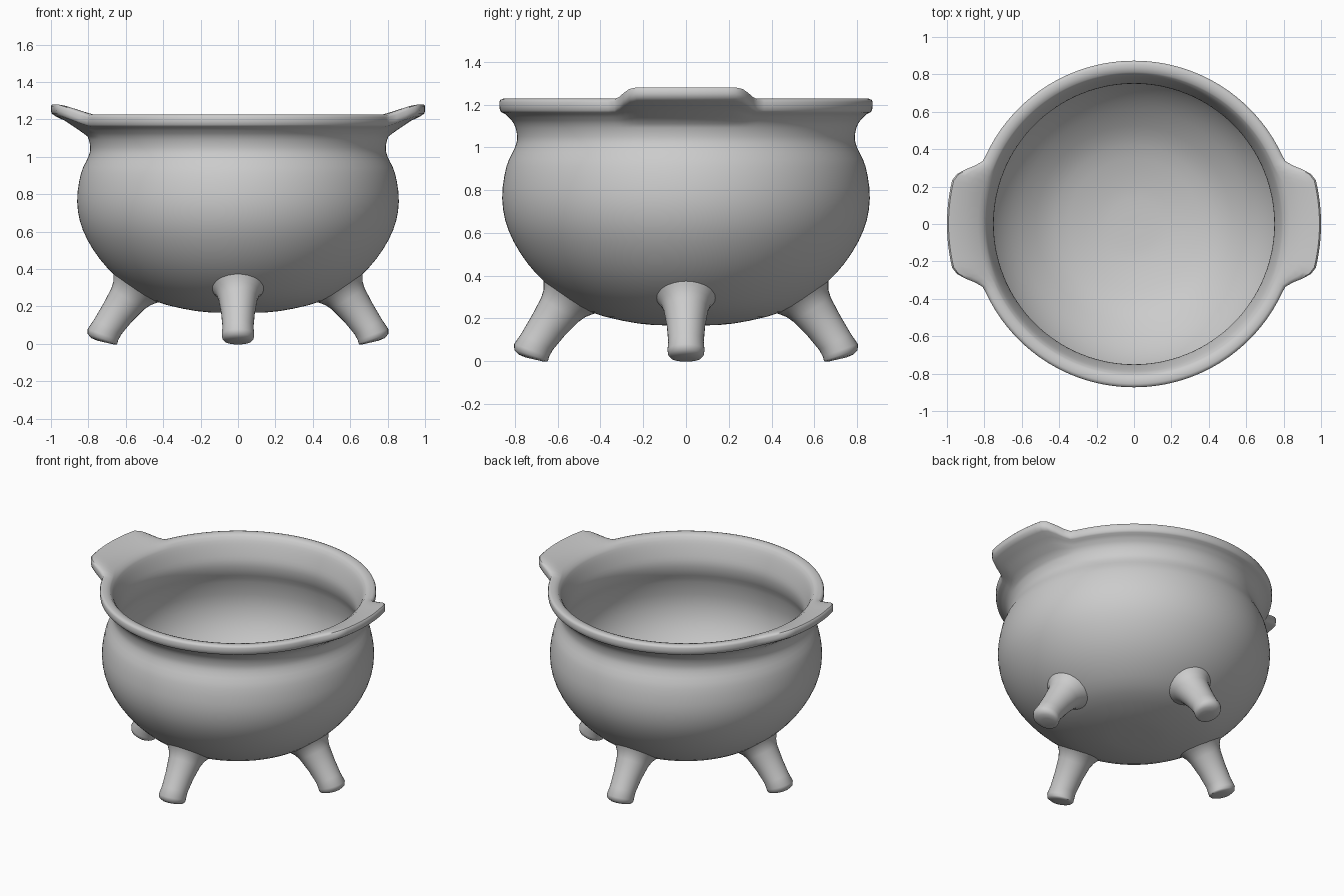
import bpy
import bmesh
import math
from mathutils import Vector

cube = bpy.data.objects.get("Cube")
if cube:
    bpy.data.objects.remove(cube, do_unlink=True)

SEGMENTS = 160

iron = bpy.data.materials.new("plain_grey")
iron.use_nodes = True
GREY = (0.6, 0.6, 0.6, 1)
iron.diffuse_color = GREY
iron.node_tree.nodes["Principled BSDF"].inputs["Base Color"].default_value = GREY


def smooth_path(points, steps=3):
    """Catmull-Rom curve through the given profile points."""
    pts = [Vector(p) for p in points]
    pts = [2 * pts[0] - pts[1]] + pts + [2 * pts[-1] - pts[-2]]
    path = []
    for a, b, c, d in zip(pts, pts[1:], pts[2:], pts[3:]):
        for i in range(steps):
            t = i / steps
            path.append(0.5 * (2 * b + (c - a) * t + (2 * a - 5 * b + 4 * c - d) * t ** 2
                               + (3 * b - a - 3 * c + d) * t ** 3))
    return path + [pts[-2]]


def loft(name, rings, angle):
    """Skin a list of vertex rings, closing both ends with a cap."""
    bm = bmesh.new()
    loops = [[bm.verts.new(p) for p in ring] for ring in rings]
    n = len(loops[0])
    for low, high in zip(loops, loops[1:]):
        for i in range(n):
            j = (i + 1) % n
            bm.faces.new((low[i], low[j], high[j], high[i]))
    bm.faces.new(loops[0][::-1])
    bm.faces.new(loops[-1])
    bmesh.ops.recalc_face_normals(bm, faces=bm.faces)
    mesh = bpy.data.meshes.new(name)
    bm.to_mesh(mesh)
    bm.free()
    mesh.materials.append(iron)
    obj = bpy.data.objects.new(name, mesh)
    bpy.context.collection.objects.link(obj)
    bpy.ops.object.select_all(action='DESELECT')
    obj.select_set(True)
    bpy.context.view_layer.objects.active = obj
    bpy.ops.object.shade_smooth_by_angle(angle=math.radians(angle))
    return obj


def smoothstep(t):
    t = min(max(t, 0), 1)
    return t * t * (3 - 2 * t)


def pot_ring(r, z):
    """Circle of the pot; the rim is drawn out and up into two side handles."""
    ring = []
    reach = min(max((r - 0.80) / 0.07, 0), 1) if z > 1.12 else 0
    for i in range(SEGMENTS):
        a = 2 * math.pi * i / SEGMENTS
        off_axis = math.degrees(math.asin(min(1, abs(math.sin(a)))))
        pull = reach * smoothstep((23.5 - off_axis) / 10)
        rr = r + 0.127 * pull
        ring.append((rr * math.cos(a), rr * math.sin(a), z + 0.06 * pull))
    return ring


# Bowl: outer wall, flat rim with eased edges, inner wall
outer = smooth_path([(0.02, 0.165), (0.22, 0.175), (0.45, 0.23), (0.61, 0.325),
                     (0.74, 0.455), (0.83, 0.61), (0.86, 0.76), (0.84, 0.91),
                     (0.80, 1.0), (0.79, 1.05), (0.805, 1.11), (0.845, 1.155)])
rim = [(0.862, 1.163), (0.87, 1.172), (0.873, 1.19), (0.873, 1.212),
       (0.868, 1.222), (0.855, 1.227), (0.835, 1.226)]
inner = smooth_path([(0.812, 1.22), (0.79, 1.19), (0.765, 1.12), (0.75, 1.05),
                     (0.76, 0.98), (0.79, 0.9), (0.81, 0.76), (0.78, 0.62),
                     (0.695, 0.485), (0.57, 0.37), (0.42, 0.28), (0.2, 0.225),
                     (0.02, 0.215)])
loft("cauldron_bowl", [pot_ring(r, z) for r, z in outer + rim + inner], 50)

# Legs: splayed tapering pegs that flare where they meet the bowl
# each section is distance from centre, height, radius, tilt in degrees
SECTIONS = [(0.708, 0.007, 0.045, 13), (0.716, 0.014, 0.07, 14), (0.724, 0.028, 0.083, 17),
            (0.722, 0.05, 0.087, 20), (0.697, 0.09, 0.083, 28), (0.645, 0.165, 0.09, 32),
            (0.59, 0.24, 0.104, 33), (0.568, 0.27, 0.117, 33), (0.555, 0.288, 0.132, 33),
            (0.54, 0.308, 0.15, 33)]


def leg_ring(d, z, radius, tilt):
    t = math.radians(tilt)
    ring = []
    for i in range(32):
        a = 2 * math.pi * i / 32
        u = radius * math.cos(a)
        ring.append((d + u * math.cos(t), radius * math.sin(a), z + u * math.sin(t)))
    return ring


for k, side in enumerate(("left", "back", "right", "front")):
    leg = loft(side + "_leg", [leg_ring(*s) for s in SECTIONS], 60)
    leg.rotation_euler.z = k * math.pi / 2
